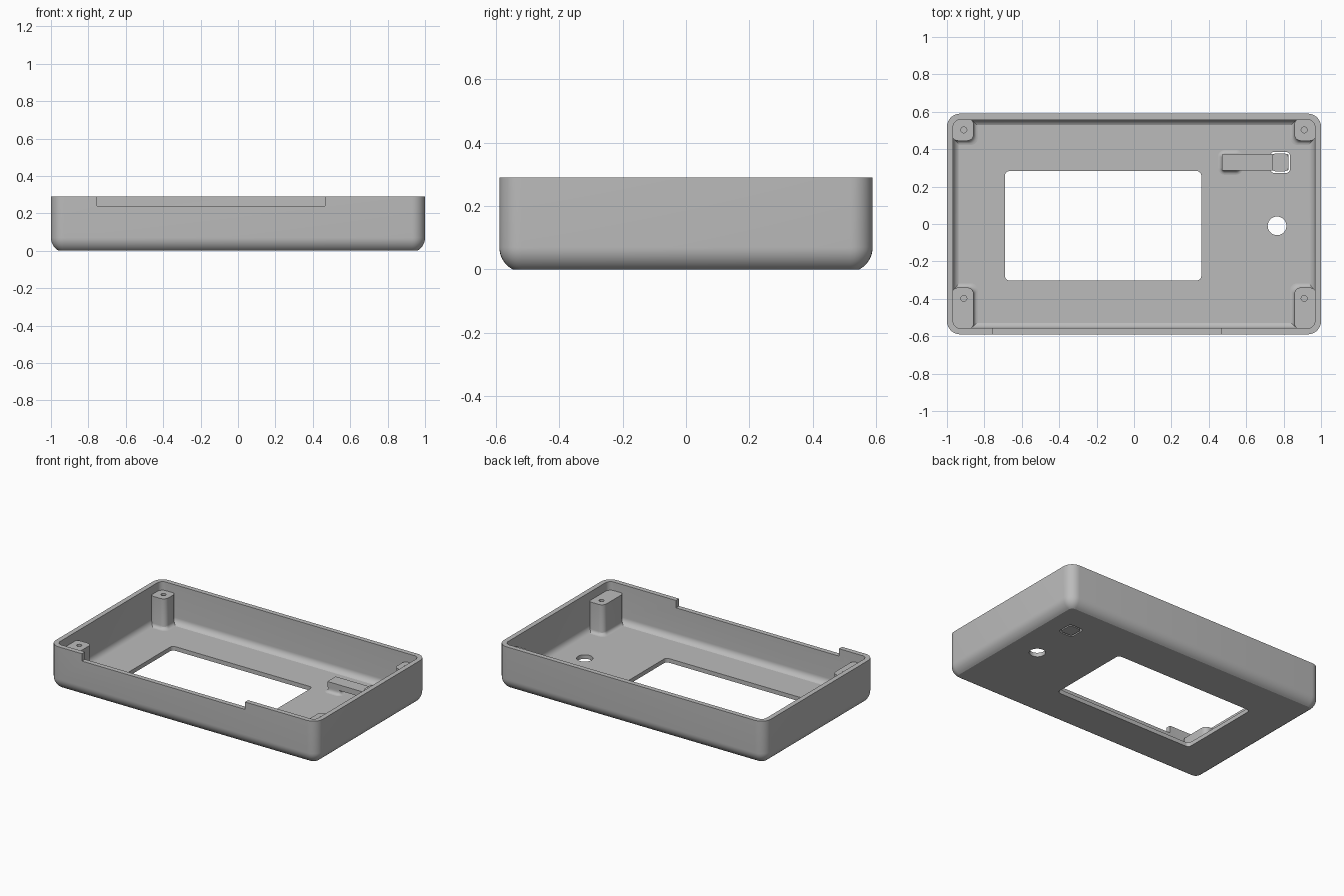
import bpy, bmesh, math

cube = bpy.data.objects.get("Cube")
if cube:
    bpy.data.objects.remove(cube, do_unlink=True)

grey = bpy.data.materials.new("plain grey")
grey.use_nodes = True
colour = (0.5, 0.5, 0.5, 1)
grey.diffuse_color = colour
grey.node_tree.nodes["Principled BSDF"].inputs["Base Color"].default_value = colour


def rounded_rect(x0, x1, y0, y1, r, steps=8):
    corners = [(x1 - r, y1 - r), (x0 + r, y1 - r), (x0 + r, y0 + r), (x1 - r, y0 + r)]
    points = []
    for i, (cx, cy) in enumerate(corners):
        for k in range(steps + 1):
            a = math.pi / 2 * (i + k / steps)
            points.append((cx + r * math.cos(a), cy + r * math.sin(a)))
    return points


def loft(name, rings):
    """Closed solid through rounded rectangles (x0, x1, y0, y1, radius, z)."""
    bm = bmesh.new()
    loops = [[bm.verts.new((x, y, ring[5])) for x, y in rounded_rect(*ring[:5])]
             for ring in rings]
    n = len(loops[0])
    for a, b in zip(loops, loops[1:]):
        for i in range(n):
            j = (i + 1) % n
            bm.faces.new((a[i], a[j], b[j], b[i]))
    bm.faces.new(loops[0][::-1])
    bm.faces.new(loops[-1])
    bmesh.ops.remove_doubles(bm, verts=bm.verts, dist=1e-5)
    bmesh.ops.recalc_face_normals(bm, faces=bm.faces)
    mesh = bpy.data.meshes.new(name)
    bm.to_mesh(mesh)
    bm.free()
    mesh.materials.append(grey)
    obj = bpy.data.objects.new(name, mesh)
    bpy.context.collection.objects.link(obj)
    return obj


def block(name, x0, x1, y0, y1, r, z0, z1):
    return loft(name, [(x0, x1, y0, y1, r, z) for z in (z0, z1)])


def peg(name, x, y, r, z0, z1):
    return block(name, x - r, x + r, y - r, y + r, r, z0, z1)


def activate(obj):
    bpy.ops.object.select_all(action='DESELECT')
    obj.select_set(True)
    bpy.context.view_layer.objects.active = obj


def cut(obj, cutter):
    cutter.hide_render = True
    mod = obj.modifiers.new("cut", 'BOOLEAN')
    mod.operation = 'DIFFERENCE'
    mod.solver = 'EXACT'
    mod.object = cutter
    activate(obj)
    bpy.ops.object.modifier_apply(modifier=mod.name)
    bpy.data.objects.remove(cutter, do_unlink=True)


HX, HY, HEIGHT, WALL, FLOOR = 1.0, 0.59, 0.29, 0.033, 0.028
ARC_Z, CORNER = 0.07, 0.07


def arc(radius, base, steps=8):
    """Rounded lower edge as (inset, z), from the base up to the wall."""
    start = math.asin((ARC_Z - base) / radius)
    angles = [start * (1 - k / steps) for k in range(steps + 1)]
    return [(radius * (1 - math.cos(a)), ARC_Z - radius * math.sin(a)) for a in angles]


# Tray shell: up the outside, over the rim and down the inside
outside = arc(0.08, 0) + [(0, HEIGHT)]
inside = [(WALL, HEIGHT)] + [(WALL + d, z) for d, z in reversed(arc(0.045, FLOOR))]
shell = loft("tray_shell", [(d - HX, HX - d, d - HY, HY - d, max(CORNER - d, 0.005), z)
                            for d, z in outside + inside])

# Openings: screen window, round hole, button slot, notch in the front rim
cut(shell, block("window_cutter", -0.69, 0.36, -0.302, 0.283, 0.025, -0.1, 0.1))
cut(shell, peg("hole_cutter", 0.765, -0.01, 0.05, -0.1, 0.1))
cut(shell, block("slot_cutter", 0.727, 0.835, 0.272, 0.386, 0.025, -0.1, 0.1))
cut(shell, block("notch_cutter", -0.755, 0.465, -0.7, -0.5, 0.0, 0.24, 0.4))
parts = [shell]

# Foot fillet as (spread, z)
FILLET = 0.022
foot = [(FILLET, 0.02)] + [
    (FILLET * (1 - math.sin(a)), FLOOR + FILLET * (1 - math.cos(a)))
    for a in (math.pi / 2 * k / 5 for k in range(6))]

# Screw posts in the corners
POST_TOP = 0.232
for side, sx in (("right", -1), ("left", 1)):
    for end, sy, inner_y in (("back", 1, 0.445), ("front", -1, 0.34)):
        rings = []
        for spread, z in foot + [(0, POST_TOP)]:
            xs = sorted((sx * (0.857 - spread), sx * 0.975))
            ys = sorted((sy * (inner_y - spread), sy * 0.565))
            rings.append((*xs, *ys, 0.035, z))
        post = loft(f"{end}_{side}_screw_post", rings)
        cut(post, peg("screw_cutter", sx * 0.91, sy * (inner_y + 0.058), 0.016, 0.1, 0.4))
        parts.append(post)

# Push button on a springy arm
parts.append(loft("arm_support", [
    (0.47 - s, 0.56 + s, 0.285 - s, 0.373 + s, 0.015 + s, z)
    for s, z in foot + [(0, 0.06)]]))
parts.append(block("button_arm", 0.47, 0.825, 0.285, 0.373, 0.004, 0.058, 0.096))
parts.append(block("push_button", 0.737, 0.825, 0.282, 0.376, 0.018, 0.0, 0.112))

for obj in parts:
    activate(obj)
    bpy.ops.object.shade_smooth_by_angle(angle=math.radians(20))
